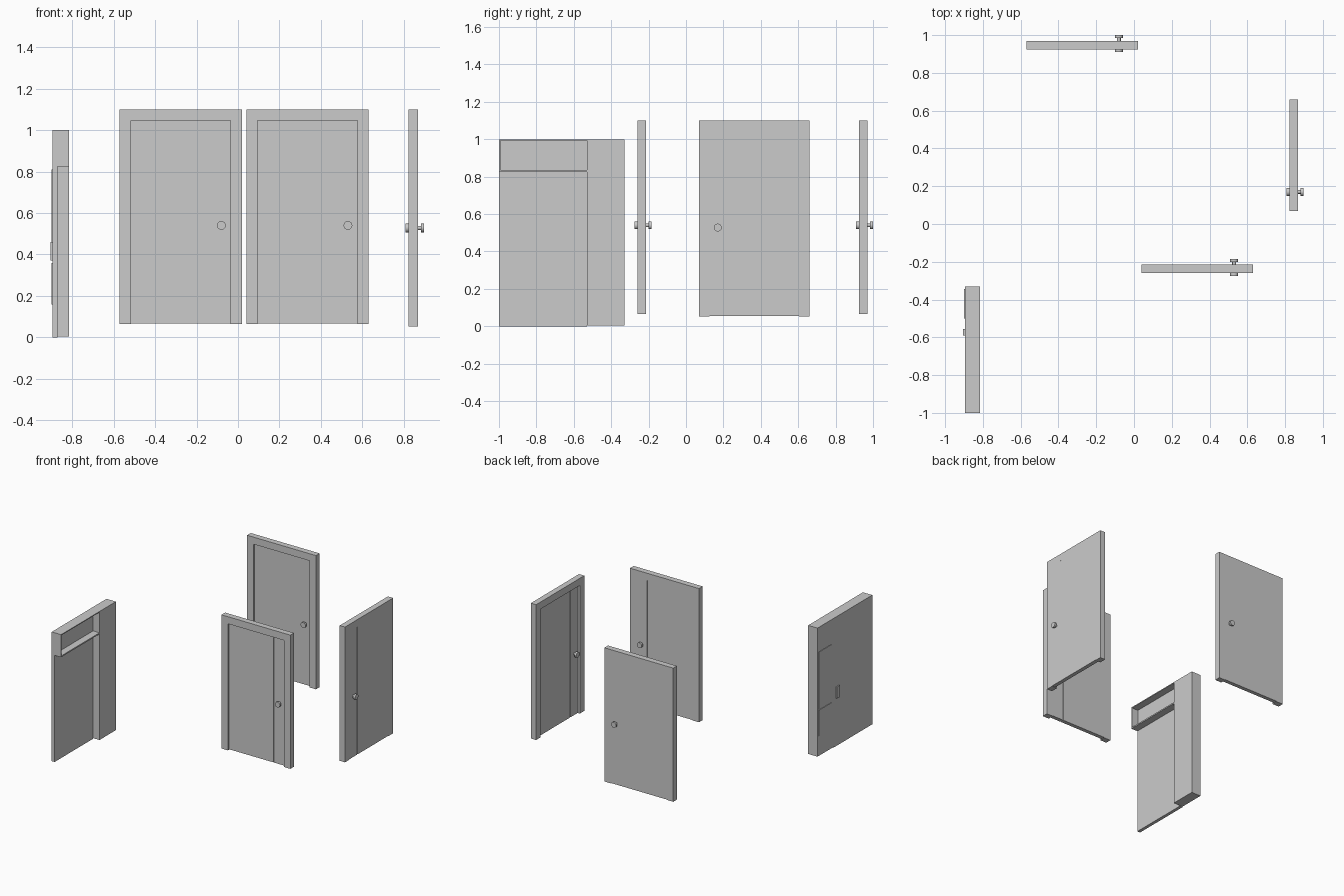
import bpy, bmesh, math
from mathutils import Matrix, Vector

if "Cube" in bpy.data.objects:
    bpy.data.objects.remove(bpy.data.objects["Cube"])

I = Matrix.Identity(4)


def finish(name, bm, mat):
    bmesh.ops.recalc_face_normals(bm, faces=bm.faces[:])
    me = bpy.data.meshes.new(name)
    bm.to_mesh(me)
    bm.free()
    ob = bpy.data.objects.new(name, me)
    ob.matrix_world = mat
    bpy.context.collection.objects.link(ob)
    return ob


def box(name, x, y, z, mat=I):
    """Box from (min, max) pairs."""
    bm = bmesh.new()
    size = [b - a for a, b in (x, y, z)]
    mid = [(a + b) / 2 for a, b in (x, y, z)]
    bmesh.ops.create_cube(bm, size=1, matrix=Matrix.Translation(mid) @ Matrix.Diagonal((*size, 1)))
    return finish(name, bm, mat)


def knob(name, u, h, mat):
    """Lathed double knob running along local y through the door leaf."""
    bm = bmesh.new()
    turn = Matrix.Rotation(math.pi / 2, 4, 'X')
    for r, d0, d1 in ((0.010, -0.004, 0.064), (0.021, -0.015, 0.0), (0.021, 0.060, 0.075)):
        place = Matrix.Translation((u, (d0 + d1) / 2, h)) @ turn
        bmesh.ops.create_cone(bm, cap_ends=True, segments=20, radius1=r, radius2=r,
                              depth=d1 - d0, matrix=place)
    ob = finish(name, bm, mat)
    for p in ob.data.polygons:
        p.use_smooth = len(p.vertices) == 4
    for e in ob.data.edges:
        a, b = (ob.data.vertices[i].co for i in e.vertices)
        e.use_edge_sharp = abs(a.y - b.y) < 1e-4
    return ob


def door(name, origin, height, angle=0, seam=False):
    """Framed door: u along width, depth along local y, front at y = 0."""
    mat = Matrix.Translation(origin) @ Matrix.Rotation(angle, 4, 'Z')
    w, jamb, depth, recess = 0.59, 0.055, 0.045, 0.015
    top = height - jamb
    # U-shaped frame, extruded
    prof = [(0, 0), (jamb, 0), (jamb, top), (w - jamb, top), (w - jamb, 0), (w, 0), (w, height), (0, height)]
    bm = bmesh.new()
    face = bm.faces.new([bm.verts.new((u, 0, v)) for u, v in prof])
    ext = bmesh.ops.extrude_face_region(bm, geom=[face])
    bmesh.ops.translate(bm, vec=Vector((0, depth, 0)),
                        verts=[g for g in ext['geom'] if isinstance(g, bmesh.types.BMVert)])
    finish(name + "_frame", bm, mat)
    # leaf, optionally split by a shallow vertical groove
    z = (0.003, top)
    if seam:
        box(name + "_leaf_wide", (jamb, 0.435), (recess, depth), z, mat)
        box(name + "_leaf_groove", (0.435, 0.444), (recess + 0.004, depth - 0.004), z, mat)
        box(name + "_leaf_narrow", (0.444, w - jamb), (recess, depth), z, mat)
    else:
        box(name + "_leaf", (jamb, w - jamb), (recess, depth), z, mat)
    knob(name + "_knob", 0.49, 0.475, mat)


# three framed doors
door("back_door", (-0.57, 0.925, 0.065), 1.035)
door("front_door", (0.04, -0.26, 0.065), 1.035, seam=True)
door("side_door", (0.822, 0.66, 0.053), 1.047, -math.pi / 2, seam=True)

# wall unit: thin panel, full-depth post, open cabinet on top
BACK, FRONT = -0.895, -0.815
box("unit_panel", (BACK, -0.87), (-1.0, -0.53), (0, 1.0))
box("unit_post", (BACK, FRONT), (-0.53, -0.33), (0.005, 1.0))
box("cabinet_top", (-0.87, FRONT), (-1.0, -0.53), (0.993, 1.0))
box("cabinet_shelf", (-0.87, FRONT), (-1.0, -0.53), (0.825, 0.835))
box("cabinet_end", (-0.87, FRONT), (-1.0, -0.993), (0.835, 0.993))

# shallow raised panels and handle on the back of the unit
box("upper_raised_panel", (-0.899, BACK), (-0.50, -0.345), (0.37, 0.81))
box("lower_raised_panel", (-0.899, BACK), (-0.50, -0.345), (0.16, 0.36))
box("unit_handle", (-0.904, BACK), (-0.59, -0.555), (0.37, 0.46))
